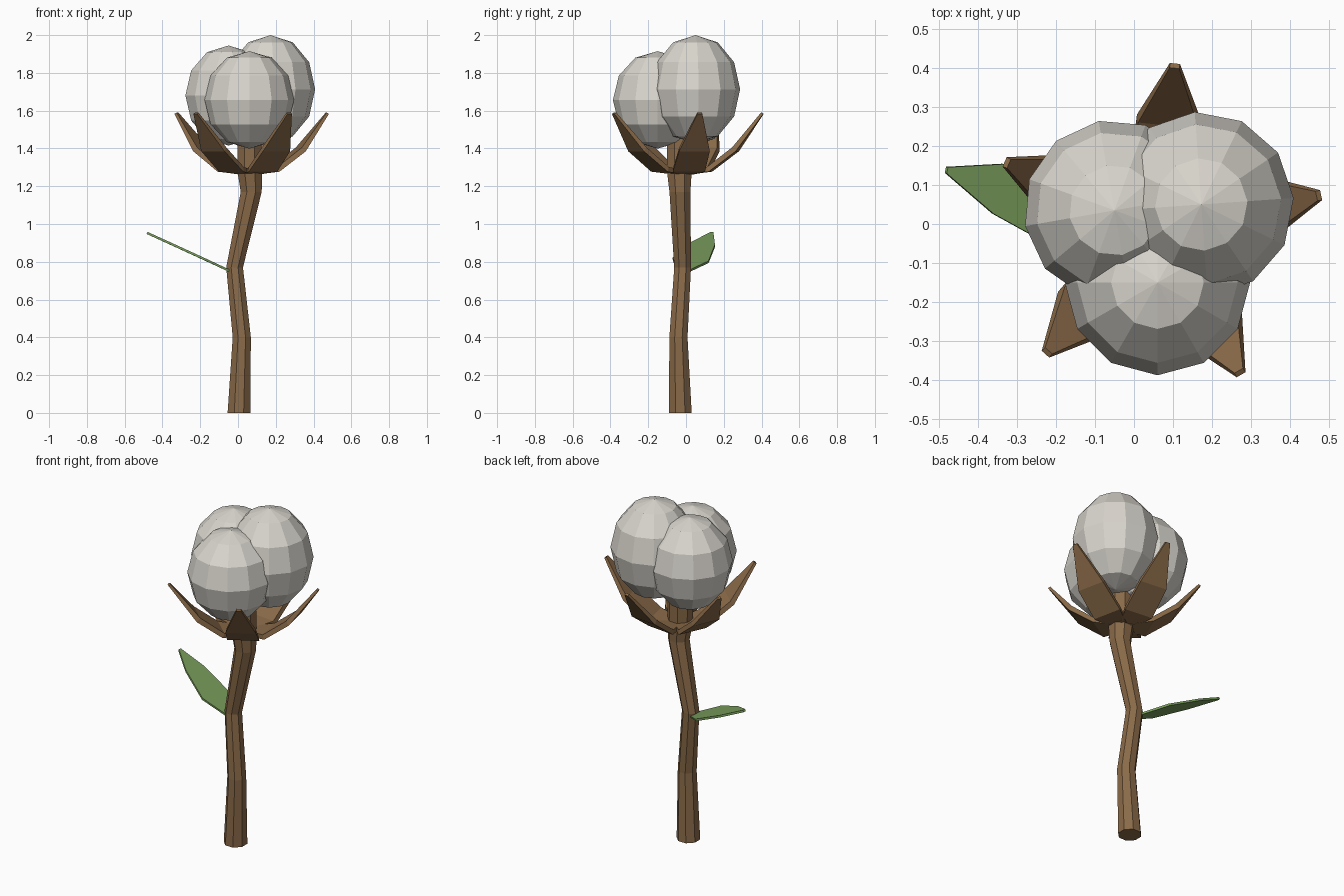
import bpy, bmesh, math
from mathutils import Vector, Matrix

if "Cube" in bpy.data.objects:
    bpy.data.objects.remove(bpy.data.objects["Cube"])


def material(name, colour):
    m = bpy.data.materials.new(name)
    m.diffuse_color = (*colour, 1)
    m.use_nodes = True
    m.node_tree.nodes["Principled BSDF"].inputs["Base Color"].default_value = m.diffuse_color
    return m


BROWN = material("bark brown", (0.255, 0.145, 0.066))
GREEN = material("leaf green", (0.19, 0.335, 0.105))
WHITE = material("cotton white", (0.69, 0.665, 0.61))


def finish(bm, name, mat):
    bmesh.ops.recalc_face_normals(bm, faces=bm.faces[:])
    mesh = bpy.data.meshes.new(name)
    bm.to_mesh(mesh)
    bm.free()
    mesh.materials.append(mat)
    ob = bpy.data.objects.new(name, mesh)
    bpy.context.collection.objects.link(ob)
    return ob


def loft(name, rings, mat):
    """Skin a closed tube through equal-length rings of points and cap both ends."""
    bm = bmesh.new()
    rows = [[bm.verts.new(p) for p in ring] for ring in rings]
    n = len(rows[0])
    for a, b in zip(rows, rows[1:]):
        for i in range(n):
            j = (i + 1) % n
            bm.faces.new((a[i], a[j], b[j], b[i]))
    bm.faces.new(rows[0])
    bm.faces.new(rows[-1])
    return finish(bm, name, mat)


# Bent eight-sided stem: x, y, z, radius
stem = [(0.005, -0.03, 0, 0.065), (0.02, -0.04, 0.4, 0.052),
        (-0.018, -0.018, 0.77, 0.048), (0.07, -0.032, 1.17, 0.06),
        (0.063, -0.035, 1.27, 0.07), (0.06, -0.035, 1.46, 0.07)]
rings = []
for x, y, z, r in stem:
    angles = [math.radians(22.5 + 45 * i) for i in range(8)]
    rings.append([(x + r * math.cos(a), y + r * math.sin(a), z) for a in angles])
loft("stem", rings, BROWN)

# Five upturned sepals: distance out, height, half width, inward and upward thickness
sepal = [(0.0, 1.258, 0.03, 0.0, 0.025), (0.145, 1.277, 0.087, 0.01, 0.025),
         (0.288, 1.385, 0.083, 0.02, 0.02), (0.428, 1.583, 0.013, 0.012, 0.007)]
for k in range(5):
    turn = Matrix.Translation((0.06, -0.015, 0)) @ Matrix.Rotation(math.radians(12 + 72 * k), 4, 'Z')
    rings = [[turn @ Vector(p) for p in ((r, -w, z), (r, w, z),
                                         (r - i, w * 0.94, z + u), (r - i, -w * 0.94, z + u))]
             for r, z, w, i, u in sepal]
    loft(f"sepal_{k + 1}", rings, BROWN)

# Thin slanted leaf: centre point and half width of each cross-section
leaf = [(-0.03, -0.025, 0.745, 0.025), (-0.165, 0.024, 0.808, 0.097),
        (-0.348, 0.09, 0.892, 0.065), (-0.48, 0.138, 0.952, 0.008)]
side = Vector((0.2, 0.98, 0)).normalized()
up = Vector((0.42, -0.1, 0.9)).normalized() * 0.006
rings = []
for x, y, z, w in leaf:
    c = Vector((x, y, z))
    # keep the blade in one slanted plane
    s = side * w + Vector((0, 0, -0.476 * side.x * w))
    rings.append([c - s - up, c + s - up, c + s + up, c - s + up])
loft("leaf", rings, GREEN)

# Three faceted cotton tufts: x, y, z, radius, half height, turn
tufts = [("right", 0.172, 0.05, 1.713, 0.237, 0.287, 4),
         ("left", -0.05, 0.035, 1.68, 0.232, 0.265, 10),
         ("front", 0.06, -0.15, 1.657, 0.237, 0.258, 0)]
for name, x, y, z, r, h, turn in tufts:
    bm = bmesh.new()
    bmesh.ops.create_uvsphere(
        bm, u_segments=12, v_segments=6, radius=1,
        matrix=Matrix.Translation((x, y, z)) @ Matrix.Rotation(math.radians(turn), 4, 'Z')
        @ Matrix.Diagonal((r, r, h, 1)))
    finish(bm, f"cotton_tuft_{name}", WHITE)
